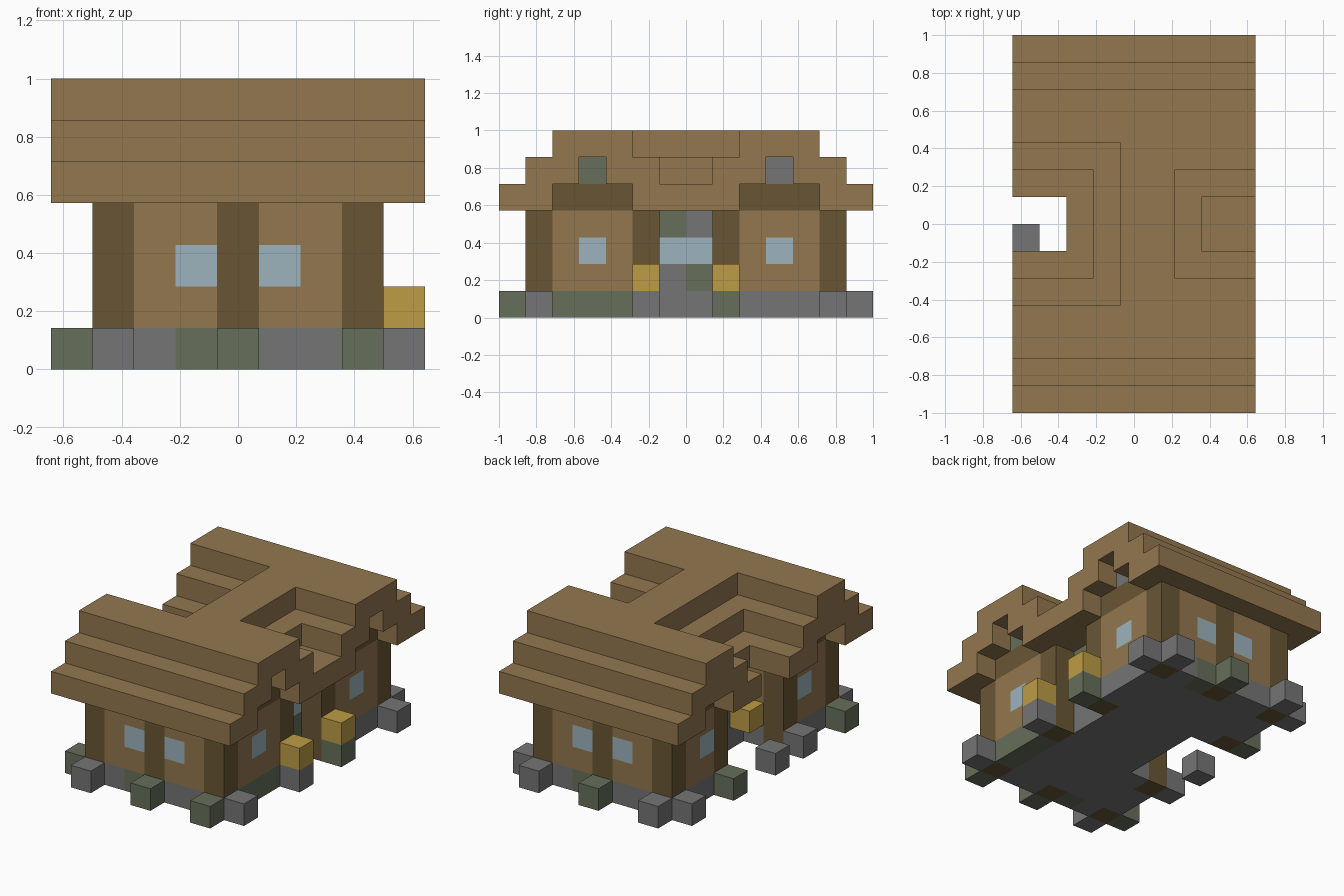
import bpy
import bmesh
from mathutils import Vector

cube = bpy.data.objects.get("Cube")
if cube:
    bpy.data.objects.remove(cube, do_unlink=True)

U = 1 / 7  # edge of one building block


def material(name, rgb):
    linear = [((c / 255 + 0.055) / 1.055) ** 2.4 for c in rgb] + [1]
    mat = bpy.data.materials.new(name)
    mat.use_nodes = True
    mat.diffuse_color = linear
    bsdf = next(n for n in mat.node_tree.nodes if n.type == "BSDF_PRINCIPLED")
    bsdf.inputs["Base Color"].default_value = linear
    bsdf.inputs["Roughness"].default_value = 0.9
    return mat


PLANK = material("plank brown", (147, 119, 79))
LOG = material("dark log", (105, 86, 53))
STONE = material("grey stone", (117, 117, 117))
MOSS = material("mossy stone", (102, 111, 90))
GLASS = material("pale blue glass", (157, 180, 188))
STRAW = material("straw yellow", (190, 156, 69))

AXES = [Vector(d) for d in ((1, 0, 0), (0, 1, 0), (0, 0, 1))]
GRID = [(x, y + 0.5, z) for x in range(-4, 5) for y in range(-7, 7) for z in range(7)]


def blocks(name, rule):
    """Join the blocks for which rule(x, y, z) gives a material, outer faces only."""
    cells = {c: rule(*c) for c in GRID}
    cells = {c: m for c, m in cells.items() if m}
    mats = list(dict.fromkeys(cells.values()))
    bm = bmesh.new()
    for cell, mat in cells.items():
        centre = Vector(cell) + Vector((0, 0, 0.5))
        for i, axis in enumerate(AXES):
            a, b = AXES[i - 2] / 2, AXES[i - 1] / 2
            for sign in (1, -1):
                if tuple(Vector(cell) + axis * sign) in cells:
                    continue
                mid = centre + axis * sign / 2
                corners = [mid - a - b, mid + a - b, mid + a + b, mid - a + b]
                face = bm.faces.new([bm.verts.new(v * U) for v in corners[::sign]])
                face.material_index = mats.index(mat)
    bmesh.ops.remove_doubles(bm, verts=bm.verts, dist=0.001)
    bmesh.ops.dissolve_limit(bm, angle_limit=0.01, verts=bm.verts, edges=bm.edges,
                             delimit={"MATERIAL"})
    mesh = bpy.data.meshes.new(name)
    bm.to_mesh(mesh)
    bm.free()
    for mat in mats:
        mesh.materials.append(mat)
    obj = bpy.data.objects.new(name, mesh)
    bpy.context.collection.objects.link(obj)
    return obj


# Ground plan: two wings joined by a narrow middle
def inside(x, y):
    y = abs(y)
    return (abs(x) < 4 and y < 6
            and not (x > 2 and y < 1) and not (x < -1 and y < 2))


def is_post(x, y):
    y = abs(y)
    return ((y == 5.5 and x in (-3, 0, 3))
            or (x == 3 and y == 1.5) or (x == -3 and y == 2.5))


# Foundation, with loose stones standing before every post
MOSSY_STONES = {(-4, -5.5), (0, -6.5), (3, -6.5), (0, 6.5), (-4, 2.5), (4, 1.5),
                (-1, -5.5), (1, 5.5), (3, -4.5), (3, -3.5), (3, -2.5)}


def foundation(x, y, z):
    y_abs = abs(y)
    footing = ((y_abs == 6.5 and x in (-3, 0, 3))
               or (abs(x) == 4 and y_abs == 5.5)
               or (x, y_abs) in ((4, 1.5), (-4, 2.5)) or (x, y) == (-4, -0.5))
    if z == 0 and (footing or inside(x, y) and not is_post(x, y)):
        return MOSS if (x, y) in MOSSY_STONES else STONE


blocks("foundation", foundation)


# Plank walls with windows, and a stone middle section
def walls(x, y, z):
    if not 1 <= z <= 3 or not inside(x, y) or is_post(x, y):
        return None
    y_abs = abs(y)
    middle = y_abs < 1 and x in (2, -1)
    gable_window = y_abs == 3.5 and abs(x) == 3
    end_window = y_abs == 5.5 and abs(x) == 1
    if z == 2 and (middle or gable_window or end_window):
        return GLASS
    if middle:
        return MOSS if (y > 0) == (z == 1) else STONE
    return PLANK


blocks("walls_and_windows", walls)

# Log posts and the beams over the gable walls
blocks("posts", lambda x, y, z: LOG if z < 4 and is_post(x, y) else None)


def beams(x, y, z):
    inner = 2 if x > 0 else 3
    return LOG if z == 4 and abs(x) == 3 and inner < abs(y) < 5 else None


blocks("gable_beams", beams)


# Small stone set into each open gable
def gable_stone(x, y, z):
    if (x, abs(y), z) == (3, 3.5, 5):
        return STONE if y > 0 else MOSS


blocks("gable_stones", gable_stone)


# Stepped roof: eaves, middle step and ridge
def roof(x, y, z):
    y = abs(y)
    if z == 4:
        cut = ((x < -2 and y < 1) or (x >= 3 and 2 < y < 5)
               or (x <= -3 and 3 < y < 5))
    elif z == 5:
        cut = (y > 6 or (x > 2 and y < 1) or (x < -1 and y < 2)
               or (x >= 3 and y == 3.5))
    elif z == 6:
        cut = y > 5 or (x > 1 and y < 2) or (x < 0 and y < 3)
    else:
        cut = True
    return None if cut else PLANK


blocks("stepped_roof", roof)


# Straw bales in the corners of both recesses
def bales(x, y, z):
    return STRAW if z == 1 and abs(y) == 1.5 and x in (4, -2) else None


blocks("straw_bales", bales)
